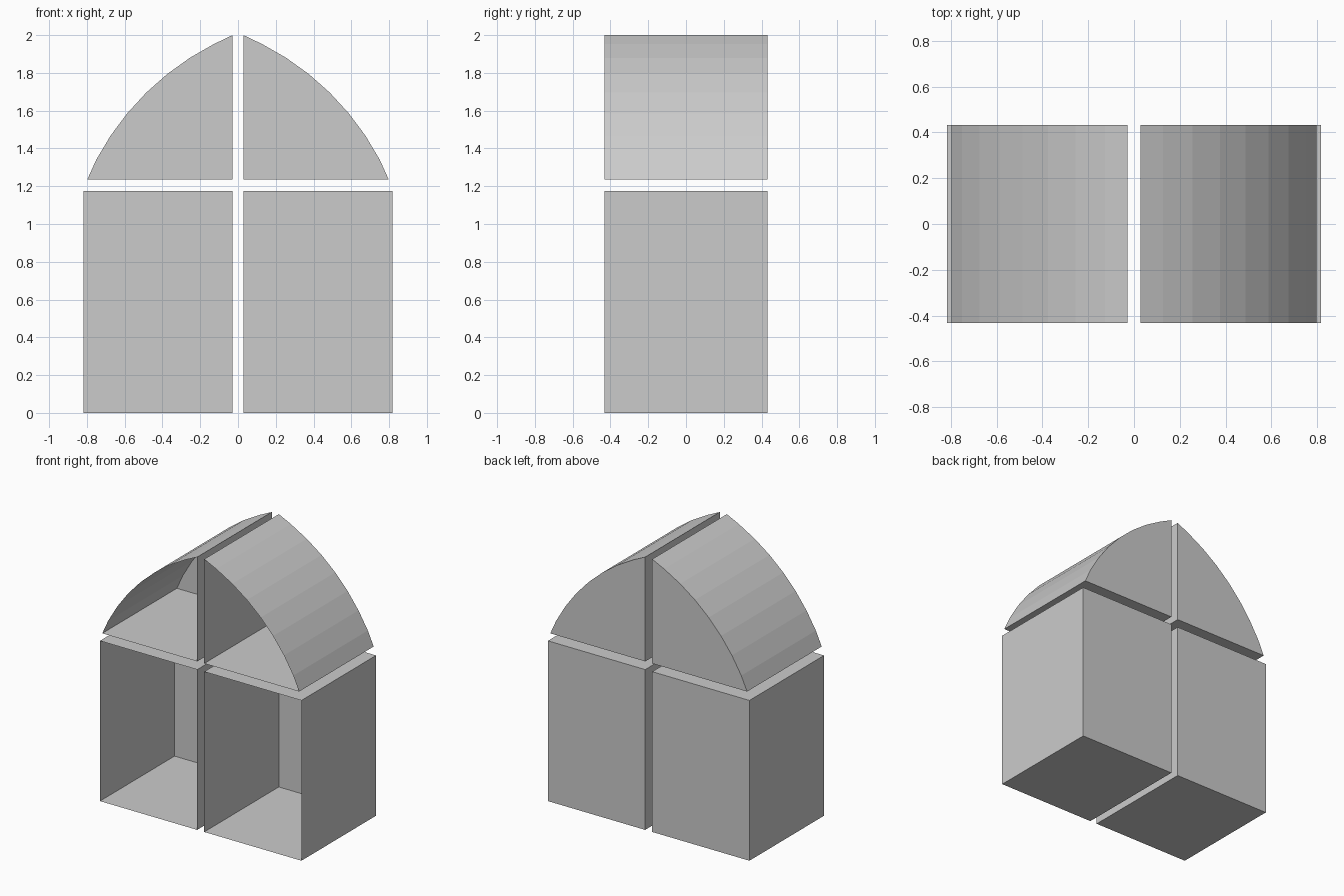
import bpy, bmesh
from math import cos, sin, radians

if "Cube" in bpy.data.objects:
    bpy.data.objects.remove(bpy.data.objects["Cube"])

DEPTH = 0.432            # half depth
X_IN, X_OUT = 0.0285, 0.817


def open_bin(name, profile):
    """Thin-walled compartment: closed back, open front, mirrored across x = 0."""
    bm = bmesh.new()
    front = [bm.verts.new((x, -DEPTH, z)) for x, z in profile]
    back = [bm.verts.new((x, DEPTH, z)) for x, z in profile]
    n = len(profile)
    for i in range(n):
        j = (i + 1) % n
        bm.faces.new((front[i], front[j], back[j], back[i]))
    bm.faces.new(list(reversed(back)))
    # profile runs counter-clockwise seen from the front
    for f in bm.faces:
        f.normal_update()
    if bm.faces[:][-1].normal.y < 0:
        bmesh.ops.reverse_faces(bm, faces=bm.faces[:])
    mesh = bpy.data.meshes.new(name)
    bm.to_mesh(mesh)
    bm.free()
    obj = bpy.data.objects.new(name, mesh)
    bpy.context.collection.objects.link(obj)
    obj.modifiers.new("Mirror", 'MIRROR').use_mirror_merge = False
    return obj


# Lower rectangular compartments
open_bin("lower_bins", [(X_IN, 0), (X_OUT, 0), (X_OUT, 1.175), (X_IN, 1.175)])

# Upper compartments under the pointed arch
CX, CZ, R = -0.523, 0.668, 1.44
arc = [(CX + R * cos(radians(27.8 + 5.9 * i)),
        CZ + R * sin(radians(27.8 + 5.9 * i))) for i in range(7)]
open_bin("arched_bins", [(X_IN, 1.235), (0.798, 1.235)] + arc + [(X_IN, 2.0)])
